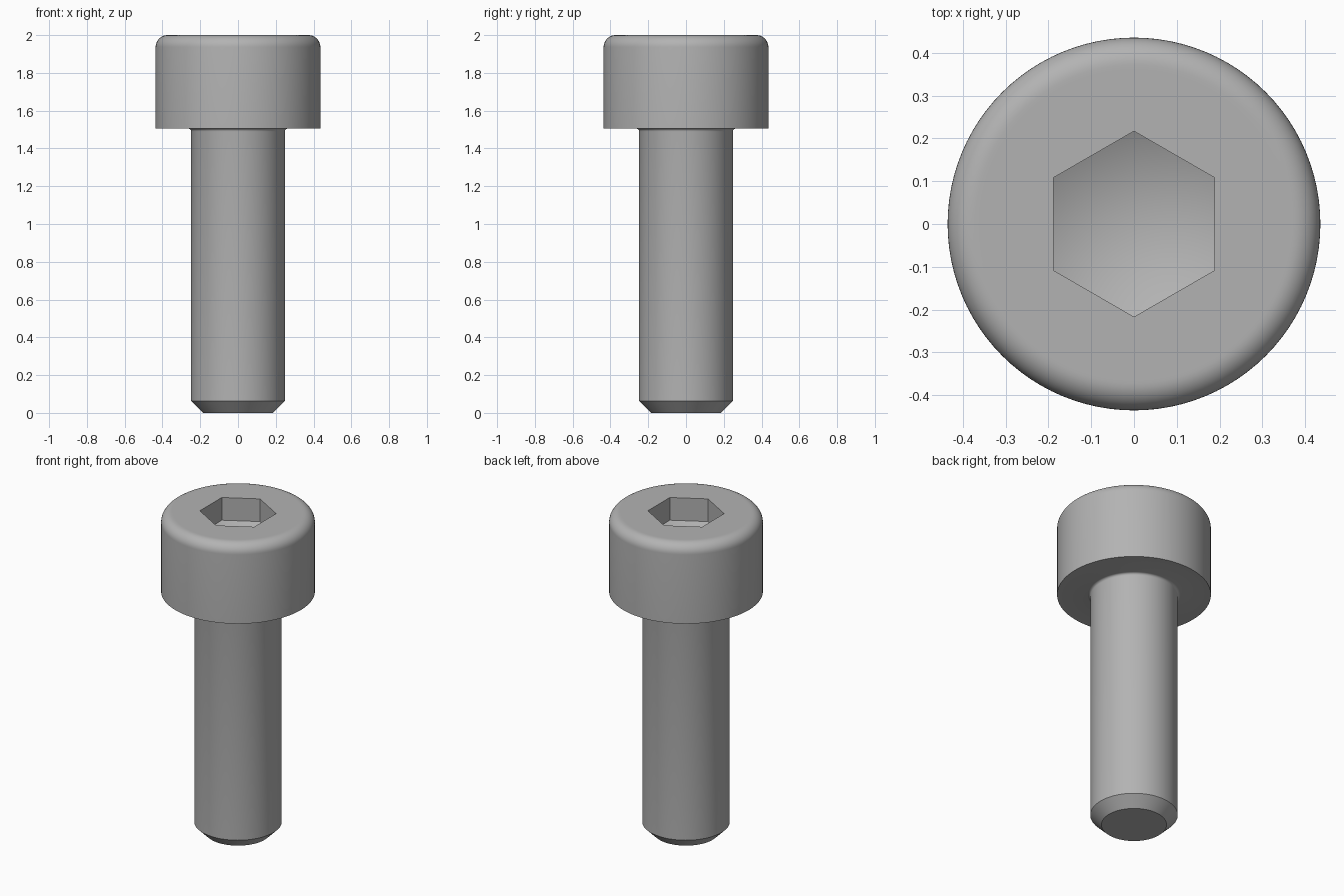
import bpy, bmesh
from math import sin, cos, pi, tan, radians
from mathutils import Vector

cube = bpy.data.objects.get("Cube")
if cube:
    bpy.data.objects.remove(cube, do_unlink=True)

SIDES = 96
SHANK_R, HEAD_R = 0.248, 0.436
HEAD_Z, TOP_Z = 1.505, 2.0
CHAMFER, ROUND, FILLET = 0.063, 0.063, 0.015
HEX_APOTHEM, WALL_DEPTH = 0.188, 0.142

steel = bpy.data.materials.new("steel grey")
steel.use_nodes = True
grey = (0.45, 0.45, 0.45, 1)
steel.diffuse_color = grey
steel.node_tree.nodes["Principled BSDF"].inputs["Base Color"].default_value = grey


def arc(cx, cz, r, start, end, steps):
    """Points (radius, z) along a circular arc, angles in degrees."""
    angles = [radians(start + (end - start) * i / steps) for i in range(steps + 1)]
    return [(cx + r * cos(a), cz + r * sin(a)) for a in angles]


def ring(bm, r, z, n, offset=0.0):
    return [bm.verts.new((r * cos(offset + 2 * pi * i / n),
                          r * sin(offset + 2 * pi * i / n), z)) for i in range(n)]


def bridge(bm, low, high):
    n = len(low)
    for i in range(n):
        j = (i + 1) % n
        bm.faces.new((low[i], low[j], high[j], high[i]))


bm = bmesh.new()

# Shank with chamfered tip, under-head fillet, head with rounded rim
profile = [(SHANK_R - CHAMFER, 0), (SHANK_R, CHAMFER)]
profile += arc(SHANK_R + FILLET, HEAD_Z - FILLET, FILLET, 180, 90, 4)
profile += [(HEAD_R, HEAD_Z)]
profile += arc(HEAD_R - ROUND, TOP_Z - ROUND, ROUND, 0, 90, 10)
profile += [(HEAD_R - ROUND - 0.01, TOP_Z)]
rings = [ring(bm, r, z, SIDES) for r, z in profile]
for low, high in zip(rings, rings[1:]):
    bridge(bm, low, high)
bm.faces.new(list(reversed(rings[0])))

# Hexagonal socket with a shallow pointed floor
hex_r = HEX_APOTHEM / cos(pi / 6)
mouth = ring(bm, hex_r, TOP_Z, 6, pi / 6)
floor = ring(bm, hex_r, TOP_Z - WALL_DEPTH, 6, pi / 6)
apex = bm.verts.new((0, 0, TOP_Z - WALL_DEPTH - HEX_APOTHEM * tan(pi / 6)))
bridge(bm, mouth, floor)
for i in range(6):
    bm.faces.new((floor[i], floor[(i + 1) % 6], apex))

# Flat top between the rim and the socket mouth
edges = [bm.edges.get((loop[i - 1], loop[i]))
         for loop in (rings[-1], mouth) for i in range(len(loop))]
bmesh.ops.triangle_fill(bm, edges=edges, use_beauty=True, normal=Vector((0, 0, 1)))
bmesh.ops.recalc_face_normals(bm, faces=bm.faces)

mesh = bpy.data.meshes.new("socket_head_bolt")
bm.to_mesh(mesh)
bm.free()
mesh.materials.append(steel)
bolt = bpy.data.objects.new("socket_head_bolt", mesh)
bpy.context.collection.objects.link(bolt)

bpy.ops.object.select_all(action="DESELECT")
bolt.select_set(True)
bpy.context.view_layer.objects.active = bolt
bpy.ops.object.shade_smooth_by_angle(angle=radians(30))
